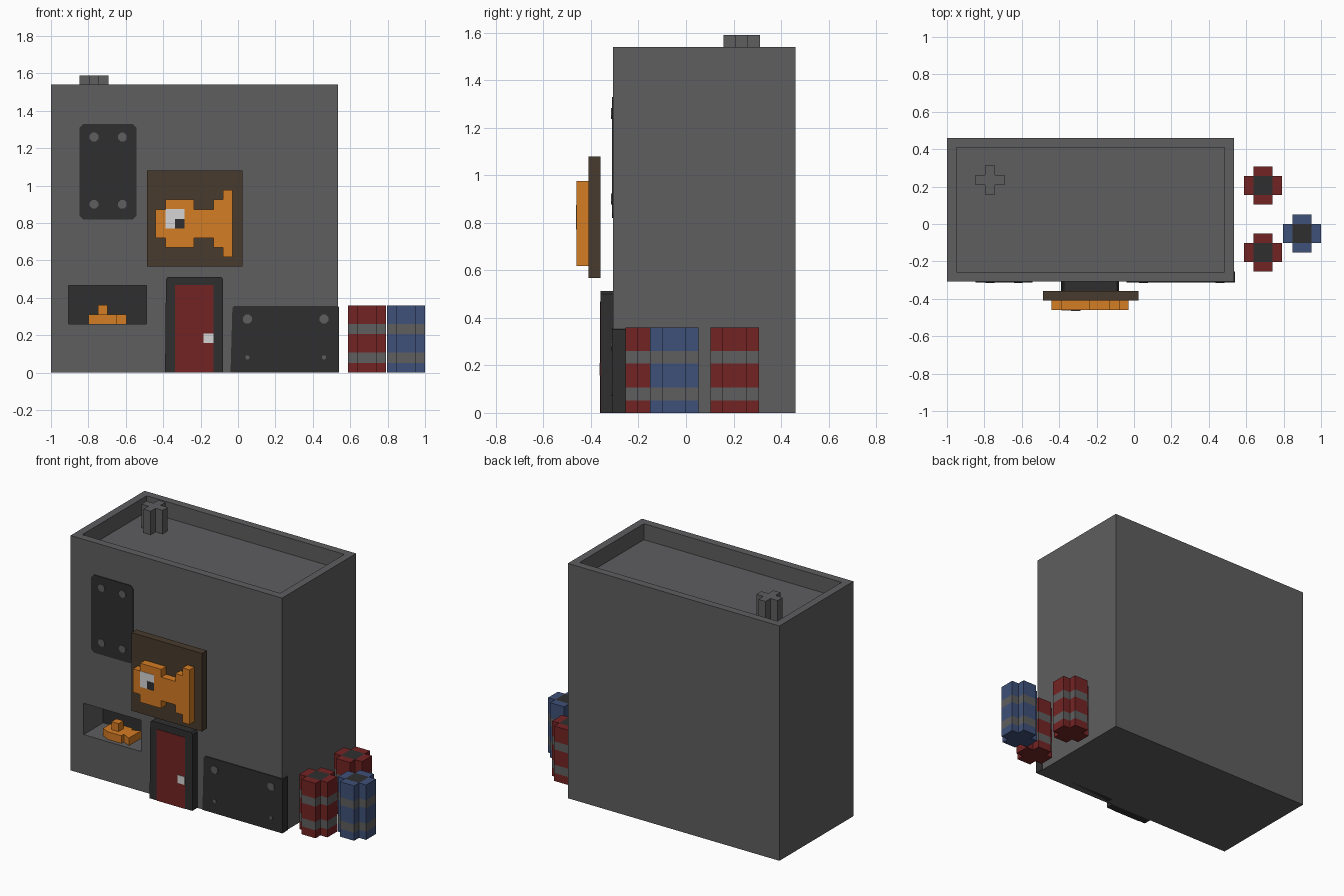
import bpy, bmesh, math

if "Cube" in bpy.data.objects:
    bpy.data.objects.remove(bpy.data.objects["Cube"])

def lin(h):
    c = [int(h[i:i + 2], 16) / 255 for i in (0, 2, 4)]
    return [v / 12.92 if v <= 0.04045 else ((v + 0.055) / 1.055) ** 2.4 for v in c] + [1]

def material(name, h):
    m = bpy.data.materials.new(name)
    m.diffuse_color = lin(h)
    m.use_nodes = True
    m.node_tree.nodes["Principled BSDF"].inputs["Base Color"].default_value = m.diffuse_color
    return m

GREY = material("concrete grey", "5e5e60")
DARK = material("dark metal", "2f2f2f")
RED = material("deep red", "742424")
BLUE = material("steel blue", "3f5078")
ORANGE = material("orange", "d57d24")
BROWN = material("dark wood", "483b2d")
WHITE = material("off white", "d5d5d5")

def finish(bm, name, mats):
    bmesh.ops.recalc_face_normals(bm, faces=bm.faces)
    me = bpy.data.meshes.new(name)
    bm.to_mesh(me)
    bm.free()
    for m in mats:
        me.materials.append(m)
    ob = bpy.data.objects.new(name, me)
    bpy.context.collection.objects.link(ob)
    return ob

def prism(name, pts, a, b, mat, axis="y"):
    """Extrude an outline: (x, z) along y, or (x, y) along z."""
    bm = bmesh.new()
    at = (lambda p, t: (p[0], t, p[1])) if axis == "y" else (lambda p, t: (p[0], p[1], t))
    f = bm.faces.new([bm.verts.new(at(p, a)) for p in pts])
    new = bmesh.ops.extrude_face_region(bm, geom=[f])["geom"]
    d = (0, b - a, 0) if axis == "y" else (0, 0, b - a)
    bmesh.ops.translate(bm, verts=[v for v in new if isinstance(v, bmesh.types.BMVert)], vec=d)
    return finish(bm, name, [mat])

def rect(x0, x1, z0, z1):
    return [(x0, z0), (x1, z0), (x1, z1), (x0, z1)]

def chamfered(x0, x1, z0, z1, c):
    return [(x0 + c, z0), (x1 - c, z0), (x1, z0 + c), (x1, z1 - c),
            (x1 - c, z1), (x0 + c, z1), (x0, z1 - c), (x0, z0 + c)]

def box(name, x0, x1, y0, y1, z0, z1, mat):
    return prism(name, rect(x0, x1, z0, z1), y0, y1, mat)

def bolt(x, z, r, y):
    pts = [(x + r * math.cos(math.pi * (i + .5) / 4), z + r * math.sin(math.pi * (i + .5) / 4))
           for i in range(8)]
    prism("panel_bolt", pts, y - 0.004, y, GREY)

def cross(cx, cy, w, a):
    p = [(w, -a), (w, a), (a, a), (a, w), (-a, w), (-a, a),
         (-w, a), (-w, -a), (-a, -a), (-a, -w), (a, -w), (a, -a)]
    return [(cx + x, cy + y) for x, y in p]

# Building with sunken roof and window niche
FY = -0.307
building = box("building", -1, 0.535, FY, 0.46, 0, 1.54, GREY)
for cutter in (box("roof_cutter", -0.95, 0.485, -0.256, 0.41, 1.435, 1.7, GREY),
               box("window_cutter", -0.905, -0.49, -0.5, -0.10, 0.26, 0.465, GREY)):
    cutter.hide_render = True
    mod = building.modifiers.new("cut", "BOOLEAN")
    mod.solver = "EXACT"
    mod.object = cutter
    bpy.context.view_layer.objects.active = building
    bpy.ops.object.modifier_apply(modifier=mod.name)
    bpy.data.objects.remove(cutter)
box("window_back", -0.905, -0.49, -0.104, -0.10, 0.26, 0.465, DARK)
prism("chimney", cross(-0.77, 0.235, 0.077, 0.026), 1.435, 1.59, GREY, "z")

# Dark wall panels with bolts
prism("upper_panel", chamfered(-0.847, -0.543, 0.82, 1.33, 0.02), FY - 0.005, FY + 0.05, DARK)
for x in (-0.77, -0.618):
    for z in (0.90, 1.26):
        bolt(x, z, 0.025, FY - 0.005)
prism("lower_panel", [(-0.04, 0), (0.54, 0), (0.54, 0.35), (0.53, 0.357), (-0.02, 0.357), (-0.03, 0.347)],
      FY - 0.005, FY + 0.052, DARK)
for x in (0.05, 0.46):
    bolt(x, 0.287, 0.026, FY - 0.005)
    bolt(x, 0.082, 0.012, FY - 0.005)

# Door
prism("door_frame", [(-0.39, 0), (-0.08, 0), (-0.08, 0.50), (-0.09, 0.512), (-0.375, 0.512), (-0.385, 0.50)],
      -0.359, FY, DARK)
box("door", -0.337, -0.132, -0.362, -0.358, 0, 0.468, RED)
box("door_handle", -0.185, -0.132, -0.365, -0.361, 0.158, 0.21, WHITE)

# Sign board with a stepped fish
box("sign_board", -0.487, 0.025, -0.41, -0.359, 0.568, 1.08, BROWN)
top = [(-0.44, 1.5), (-0.388, 2.5), (-0.235, 1.5), (-0.132, 2.5), (-0.081, 3.5)]
ends = [x for x, _ in top[1:]] + [-0.03]
upper = [q for (x, h), e in zip(top, ends) for q in ((x, 0.797 + h * 0.0512), (e, 0.797 + h * 0.0512))]
lower = [(x, 2 * 0.797 - z) for x, z in reversed(upper)]
prism("sign_fish", upper + lower, -0.46, -0.41, ORANGE)
box("fish_eye", -0.388, -0.286, -0.462, -0.458, 0.771, 0.874, WHITE)
box("fish_pupil", -0.337, -0.286, -0.464, -0.46, 0.771, 0.822, DARK)

# Small fish lying in the window
prism("window_fish", [(-0.80, -0.255), (-0.748, -0.28), (-0.65, -0.28), (-0.65, -0.255), (-0.595, -0.28),
                      (-0.595, -0.155), (-0.65, -0.18), (-0.65, -0.155), (-0.748, -0.155), (-0.80, -0.18)],
      0.26, 0.31, ORANGE, "z")
box("window_fish_fin", -0.748, -0.697, -0.243, -0.192, 0.31, 0.362, ORANGE)

# Banded barrels with plus-shaped section and dark lid
def barrel(name, cx, cy, mat):
    bm = bmesh.new()
    levels = [0, 0.052, 0.107, 0.207, 0.26, 0.36]
    rings = [[bm.verts.new((x, y, z)) for x, y in cross(cx, cy, 0.102, 0.051)] for z in levels]
    for k in range(5):
        for i in range(12):
            j = (i + 1) % 12
            f = bm.faces.new((rings[k][i], rings[k][j], rings[k + 1][j], rings[k + 1][i]))
            f.material_index = k % 2
    bm.faces.new(rings[0][::-1])
    t = rings[-1]
    for i in (0, 3, 6, 9):
        bm.faces.new((t[i - 1], t[i], t[i + 1], t[(i + 2) % 12]))
    bm.faces.new((t[2], t[5], t[8], t[11])).material_index = 2
    finish(bm, name, [mat, GREY, DARK])

barrel("red_barrel_back", 0.69, 0.205, RED)
barrel("red_barrel_front", 0.69, -0.153, RED)
barrel("blue_barrel", 0.898, -0.05, BLUE)
